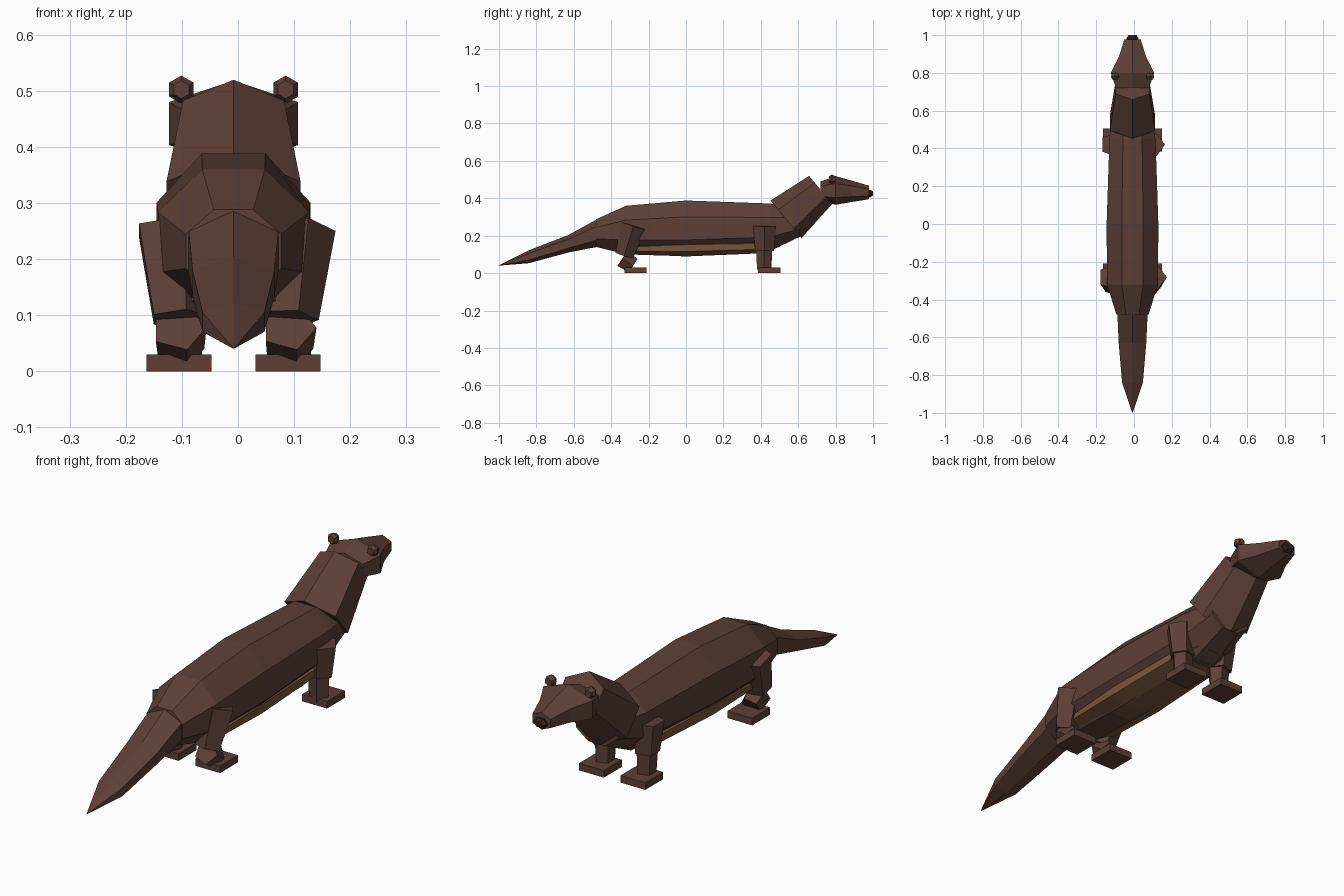
import bpy, bmesh, math
from mathutils import Vector

if "Cube" in bpy.data.objects:
    bpy.data.objects.remove(bpy.data.objects["Cube"])

MID = -0.008  # body centre line; odd-sided legs make the model slightly asymmetric


def material(name, col):
    m = bpy.data.materials.new(name)
    m.diffuse_color = (*col, 1)
    m.use_nodes = True
    m.node_tree.nodes["Principled BSDF"].inputs["Base Color"].default_value = m.diffuse_color
    return m


FUR = material("dark brown fur", (0.109, 0.051, 0.038))
TAN = material("tan belly", (0.19, 0.092, 0.045))
NOSE = material("blackish nose", (0.035, 0.018, 0.014))


def finish(name, bm, mat):
    bmesh.ops.recalc_face_normals(bm, faces=bm.faces)
    me = bpy.data.meshes.new(name)
    bm.to_mesh(me)
    bm.free()
    me.materials.append(mat)
    ob = bpy.data.objects.new(name, me)
    bpy.context.collection.objects.link(ob)
    return ob


def loft(name, mat, rings, n, phase=0.0, up=(0, 0, 1), side=(1, 0, 0)):
    """Skin n-sided rings, each (centre, side radius, up radius)."""
    bm = bmesh.new()
    up, side = Vector(up).normalized(), Vector(side).normalized()
    loops = []
    for c, rs, ru in rings:
        loops.append([bm.verts.new(Vector(c) + side * rs * math.cos(phase + math.tau * i / n)
                                   + up * ru * math.sin(phase + math.tau * i / n))
                      for i in range(n)])
    for a, b in zip(loops, loops[1:]):
        for i in range(n):
            j = (i + 1) % n
            bm.faces.new((a[i], a[j], b[j], b[i]))
    bm.faces.new(loops[0])
    bm.faces.new(loops[-1])
    bmesh.ops.remove_doubles(bm, verts=bm.verts, dist=1e-5)
    return finish(name, bm, mat)


def along_y(name, mat, n, phase, rows):
    """Rows are (y, bottom, top, half width) of the actual outline."""
    kx = max(abs(math.cos(phase + math.tau * i / n)) for i in range(n))
    kz = max(abs(math.sin(phase + math.tau * i / n)) for i in range(n))
    return loft(name, mat, [((MID, y, (b + t) / 2), w / kx, (t - b) / 2 / kz)
                            for y, b, t, w in rows], n, phase)


def limb(name, a, b, ra, rb):
    """Five-sided tapered cylinder with a corner towards +x."""
    a, b = Vector(a), Vector(b)
    side = Vector((1, 0, 0))
    axis = (b - a).normalized()
    side = (side - axis * side.dot(axis)).normalized()
    return loft(name, FUR, [(a, ra, ra), (b, rb, rb)], 5, 0, axis.cross(side), side)


def box(name, x, y0, y1, z1, hw):
    bm = bmesh.new()
    bmesh.ops.create_cube(bm, size=1)
    for v in bm.verts:
        v.co = (x + v.co.x * 2 * hw, (y0 + y1) / 2 + v.co.y * (y1 - y0), (v.co.z + 0.5) * z1)
    return finish(name, bm, FUR)


# torso and belly: eight-sided with flat top
OCT = math.pi / 8
along_y("body", FUR, 8, OCT, [(-0.48, 0.14, 0.288, 0.085), (-0.32, 0.10, 0.36, 0.135),
                              (0, 0.09, 0.388, 0.137), (0.45, 0.118, 0.372, 0.122),
                              (0.61, 0.195, 0.34, 0.095)])
along_y("belly", TAN, 8, OCT, [(-0.38, 0.12, 0.15, 0.06), (-0.31, 0.102, 0.154, 0.11),
                               (0, 0.089, 0.178, 0.118), (0.38, 0.105, 0.18, 0.108),
                               (0.5, 0.14, 0.18, 0.06)])

# tail: six-sided, ending in a point
HEX = math.pi / 6
along_y("tail", FUR, 6, HEX, [(-0.475, 0.14, 0.288, 0.08), (-0.63, 0.11, 0.203, 0.073),
                              (-0.84, 0.053, 0.122, 0.055), (-1.0, 0.04, 0.042, 0.001)])

# neck: leaning six-sided frustum
loft("neck", FUR, [((MID, 0.535, 0.288), 0.138, 0.13), ((MID, 0.72, 0.445), 0.104, 0.097)],
     6, HEX, up=(0, -0.64, 0.77))

# head and muzzle
along_y("head", FUR, 6, HEX, [(0.72, 0.385, 0.49, 0.088), (0.80, 0.365, 0.518, 0.115),
                              (0.885, 0.38, 0.495, 0.072), (0.978, 0.395, 0.467, 0.043)])
along_y("nose", NOSE, 6, 0, [(0.97, 0.405, 0.44, 0.03), (0.985, 0.405, 0.445, 0.032),
                             (1.0, 0.415, 0.437, 0.02)])

# ears, legs and feet on both sides
for s, tag in ((-1, "left"), (1, "right")):
    along_y_x = MID + s * 0.093
    loft(tag + "_ear", FUR, [((along_y_x, 0.765, 0.502), 0.016, 0.016),
                             ((along_y_x, 0.78, 0.502), 0.025, 0.025),
                             ((along_y_x, 0.80, 0.502), 0.016, 0.016)], 6, HEX)

    def at(x, y, z):
        return (MID + s * x, y, z)

    limb(tag + "_hind_thigh", at(0.112, -0.28, 0.255), at(0.10, -0.33, 0.095), 0.07, 0.052)
    limb(tag + "_hind_shin", at(0.098, -0.34, 0.078), at(0.097, -0.283, 0.04), 0.05, 0.045)
    limb(tag + "_front_upper_leg", at(0.108, 0.42, 0.253), at(0.10, 0.42, 0.12), 0.064, 0.053)
    limb(tag + "_front_lower_leg", at(0.098, 0.418, 0.13), at(0.097, 0.418, 0.02), 0.046, 0.04)
    box(tag + "_hind_foot", MID + s * 0.097, -0.33, -0.21, 0.03, 0.058)
    box(tag + "_front_foot", MID + s * 0.097, 0.385, 0.505, 0.03, 0.058)
